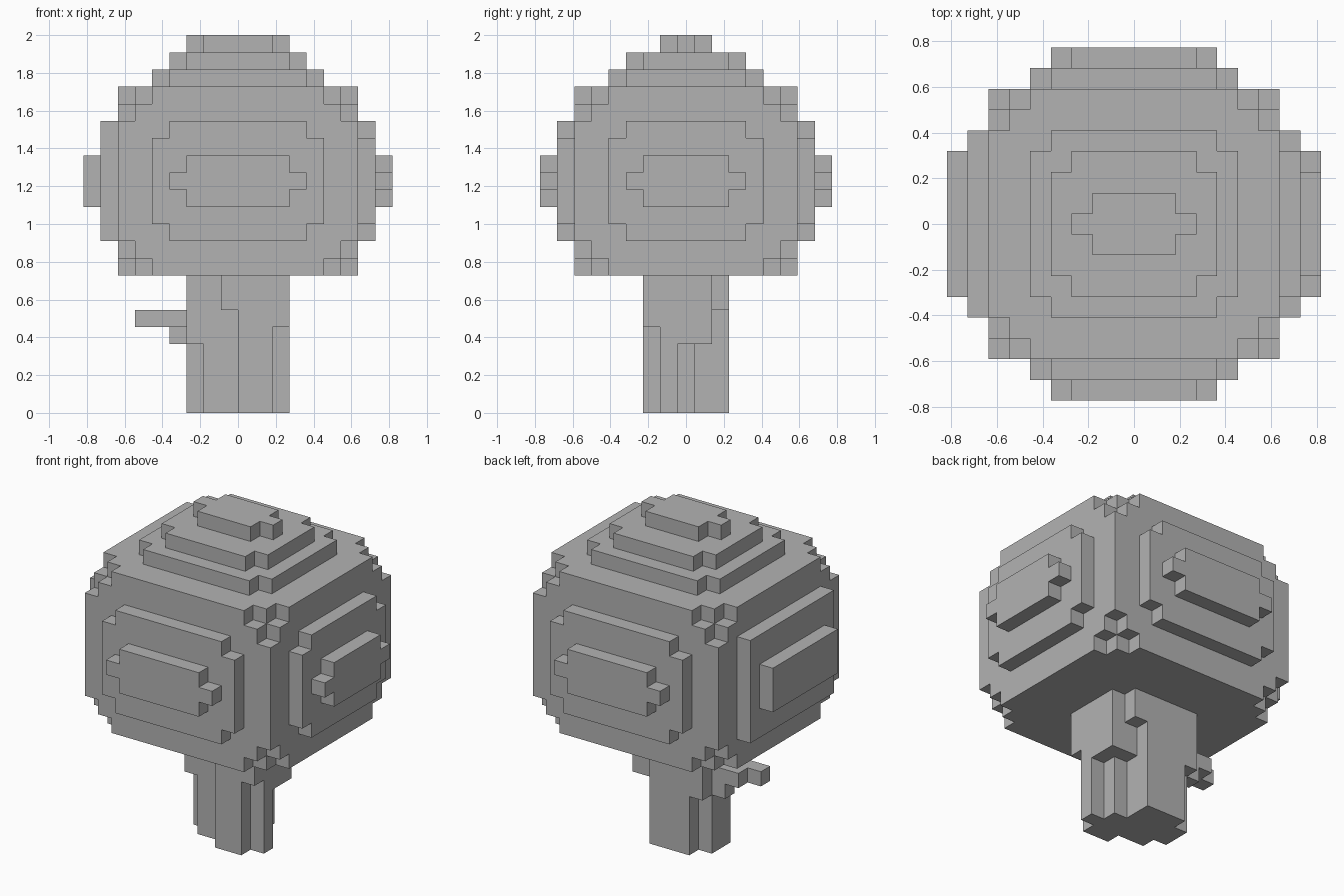
import bpy, bmesh, math
from itertools import product
from mathutils import Vector

cube = bpy.data.objects.get("Cube")
if cube:
    bpy.data.objects.remove(cube)

UNIT = 2 / 22  # edge of one block

grey = bpy.data.materials.new("plain_grey")
grey.use_nodes = True
colour = (0.45, 0.45, 0.45, 1)
grey.diffuse_color = colour
grey.node_tree.nodes["Principled BSDF"].inputs["Base Color"].default_value = colour


def box(x0, x1, y0, y1, z0, z1):
    """Cells of a box; the y limits lie on half units."""
    ys = range(math.floor(y0 + 0.5), math.floor(y1 + 0.5))
    return set(product(range(x0, x1), ys, range(z0, z1)))


def build(name, cells):
    """Skin the outside of a set of blocks and merge its flat faces."""
    bm = bmesh.new()
    verts = {}

    def vert(p):
        key = tuple(round(c * 2) for c in p)
        if key not in verts:
            verts[key] = bm.verts.new(p * UNIT)
        return verts[key]

    for cell in sorted(cells):
        centre = Vector((cell[0] + 0.5, cell[1], cell[2] + 0.5))
        for axis, sign in product(range(3), (-1, 1)):
            n = Vector((0, 0, 0))
            n[axis] = sign
            if tuple(int(c + d) for c, d in zip(cell, n)) in cells:
                continue
            u = Vector((n.y, n.z, n.x))
            v = n.cross(u)
            corners = [(-1, -1), (1, -1), (1, 1), (-1, 1)]
            bm.faces.new([vert(centre + (n + u * a + v * b) / 2) for a, b in corners])
    bmesh.ops.dissolve_limit(bm, angle_limit=0.01, verts=bm.verts[:], edges=bm.edges[:])
    mesh = bpy.data.meshes.new(name)
    bm.to_mesh(mesh)
    bm.free()
    mesh.materials.append(grey)
    obj = bpy.data.objects.new(name, mesh)
    bpy.context.collection.objects.link(obj)


# Crown: a block with stepped plates on five sides
crown = box(-7, 7, -6.5, 6.5, 8, 19)

# Notch each corner: the corner block and its three neighbours
for x, y, z in product((-7, 6), (-6, 6), (8, 18)):
    inward = (1 if x < 0 else -1, 1 if y < 0 else -1, 1 if z < 10 else -1)
    crown -= {(x, y, z), (x + inward[0], y, z), (x, y + inward[1], z), (x, y, z + inward[2])}

# Front and back plates
crown |= box(-5, 5, -7.5, 7.5, 11, 16) | box(-4, 4, -7.5, 7.5, 10, 17)
crown |= box(-3, 3, -8.5, 8.5, 12, 15) | box(-4, 4, -8.5, 8.5, 13, 14)
# Plates on the +x side
crown |= box(7, 8, -4.5, 4.5, 11, 16) | box(7, 8, -3.5, 3.5, 10, 17)
crown |= box(8, 9, -2.5, 2.5, 12, 15) | box(8, 9, -3.5, 3.5, 13, 14)
# Plain plates on the -x side
crown |= box(-8, -7, -4.5, 4.5, 10, 17) | box(-9, -8, -3.5, 3.5, 12, 15)
# Top steps
for z, w, d in ((19, 5, 4.5), (20, 4, 3.5), (21, 3, 1.5)):
    crown |= box(-w, w, 1 - d, d - 1, z, z + 1) | box(1 - w, w - 1, -d, d, z, z + 1)
build("crown", crown)

# Trunk core
trunk = box(-2, 1, -1.5, 2.5, 0, 8) | box(-3, -2, -0.5, 1.5, 0, 8)
# Ridges reaching the ground
trunk |= box(1, 2, -1.5, 0.5, 0, 8) | box(2, 3, -1.5, -0.5, 0, 8)
trunk |= box(0, 2, -2.5, -1.5, 0, 8)
# Wider upper parts
trunk |= box(-3, -2, -1.5, 2.5, 4, 8) | box(1, 3, -1.5, 1.5, 4, 8)
trunk |= box(2, 3, -2.5, -1.5, 5, 8) | box(-1, 0, -2.5, -1.5, 6, 8)
trunk |= box(1, 2, 1.5, 2.5, 6, 8)
build("trunk", trunk)

# Side branch
branch = box(-4, -3, 0.5, 1.5, 4, 6) | box(-5, -3, -0.5, 1.5, 5, 6)
branch |= box(-6, -5, -0.5, 0.5, 5, 6)
build("branch", branch)
